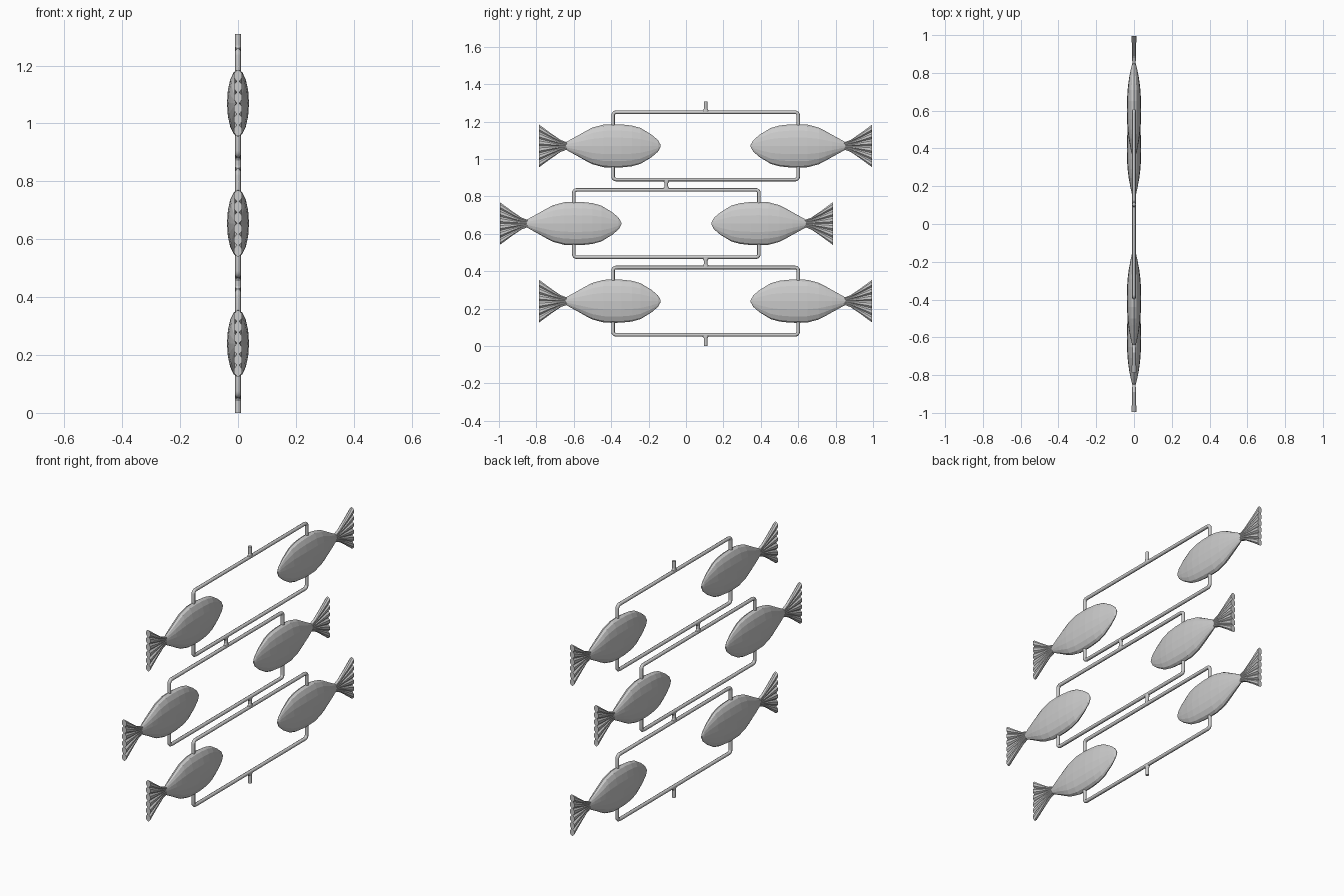
import bpy, math

if "Cube" in bpy.data.objects:
    bpy.data.objects.remove(bpy.data.objects["Cube"])

ROWS = [(0.105, 1.07), (-0.105, 0.655), (0.105, 0.24)]   # centre y, z
HALF, RISE, R = 0.495, 0.18, 0.0095


def make_mesh(name, verts, faces, smooth=False):
    me = bpy.data.meshes.new(name)
    me.from_pydata(verts, [], faces)
    me.polygons.foreach_set("use_smooth", [smooth] * len(faces))
    me.update()
    return me


def loft(name, rings):
    n = len(rings[0])
    verts = [v for r in rings for v in r]
    faces = [(i * n + j, i * n + (j + 1) % n, (i + 1) * n + (j + 1) % n, (i + 1) * n + j)
             for i in range(len(rings) - 1) for j in range(n)]
    faces += [tuple(reversed(range(n))), tuple(range(len(verts) - n, len(verts)))]
    return make_mesh(name, verts, faces)


def place(name, me, loc, rz=0):
    ob = bpy.data.objects.new(name, me)
    ob.location, ob.rotation_euler = loc, (0, 0, rz)
    bpy.context.collection.objects.link(ob)
    return ob


# Fish body: elliptical sections (y, half width, half height), nose towards +y
sections = [(-.256, .008, .018), (-.22, .017, .038), (-.18, .025, .060), (-.145, .030, .080),
            (-.11, .034, .098), (-.05, .0375, .114), (0, .038, .116), (.045, .0375, .115),
            (.10, .034, .109), (.147, .028, .096), (.206, .017, .060), (.240, .009, .031),
            (.254, .003, .006)]
N = 16
body = loft("fish_body", [[(w * math.cos(a), y, h * math.sin(a))
                           for a in (-2 * math.pi * k / N for k in range(N))]
                          for y, w, h in sections])

# Tail fan: six ribs separated by V grooves that deepen outwards
LOBES = 6


def tail_ring(y, h, ridge, groove):
    side = []
    for k in range(LOBES):
        for f, w in ((0, groove), (.28, ridge), (.72, ridge)):
            side.append((w, ((k + f) / LOBES * 2 - 1) * h))
    side.append((groove, h))
    return [(w, y, z) for w, z in side] + [(-w, y, z) for w, z in reversed(side)]


tail = loft("fish_tail", [tail_ring(-.395, .114, .013, .004), tail_ring(-.33, .066, .011, .005),
                          tail_ring(-.28, .032, .0095, .007), tail_ring(-.245, .019, .009, .008)])


# Wire frame half: a bar with rounded corners turning into posts at the fish
def wire(name, cy, z_bar, z_end):
    d = 1 if z_bar > z_end else -1
    c = 0.016
    half = [(HALF, z_end), (HALF, z_bar - d * c)]
    half += [(HALF - c * (1 - math.cos(a)), z_bar - d * c * (1 - math.sin(a)))
             for a in (math.pi / 8 * k for k in range(1, 5))]
    pts = half + [(-y, z) for y, z in reversed(half)]
    cu = bpy.data.curves.new(name, 'CURVE')
    cu.dimensions, cu.bevel_depth, cu.bevel_resolution = '3D', R, 2
    cu.use_fill_caps = True
    sp = cu.splines.new('POLY')
    sp.points.add(len(pts) - 1)
    for p, (y, z) in zip(sp.points, pts):
        p.co = (0, y + cy, z, 1)
    ob = bpy.data.objects.new(name, cu)
    bpy.context.collection.objects.link(ob)
    bpy.context.view_layer.objects.active = ob
    ob.select_set(True)
    bpy.ops.object.convert(target='MESH')
    bpy.context.object.select_set(False)


# Stem: vertical rod flared only along the bar; flare given at (bottom, top)
def stem(name, y, z0, z1, flare0, flare1):
    prof = [(z0, R + .012 * flare0), (z0 + .012, R + .005 * flare0), (z0 + .019, R),
            (z1 - .019, R), (z1 - .012, R + .005 * flare1), (z1, R + .012 * flare1)]
    rings = [[(R * math.cos(a), w * math.sin(a), z)
              for a in (2 * math.pi * k / 12 for k in range(12))] for z, w in prof]
    place(name, loft(name, rings), (0, y, 0))


for i, (cy, cz) in enumerate(ROWS, 1):
    for s, label in ((-1, "left"), (1, "right")):
        rz = 0 if s < 0 else math.pi
        place(f"fish_body_{label}_{i}", body, (0, cy + s * HALF, cz), rz)
        place(f"fish_tail_{label}_{i}", tail, (0, cy + s * HALF, cz), rz)
    wire(f"upper_wire_{i}", cy, cz + RISE, cz + .105)
    wire(f"lower_wire_{i}", cy, cz - RISE, cz - .105)

stem("top_stem", .105, 1.25, 1.308, 1, 0)
stem("upper_connector", -.105, .835, .89, 1, 1)
stem("lower_connector", .105, .42, .475, 1, 1)
stem("bottom_stem", .105, 0, .06, 0, 1)
